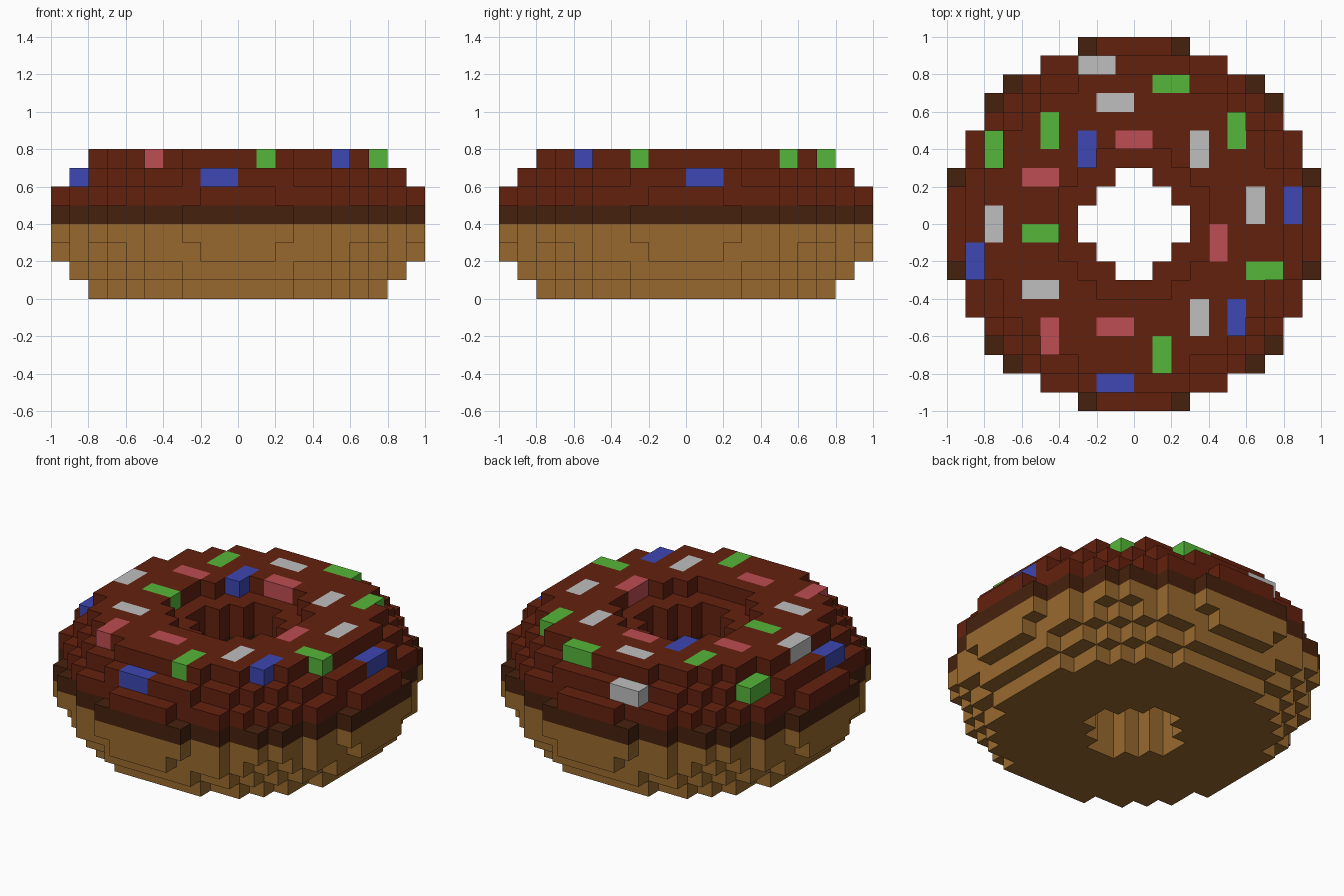
import bpy, bmesh
from mathutils import Vector

cube = bpy.data.objects.get("Cube")
if cube:
    bpy.data.objects.remove(cube, do_unlink=True)

S = 0.1  # block size


def linear(c):
    c /= 255
    return c / 12.92 if c <= 0.04045 else ((c + 0.055) / 1.055) ** 2.4


def material(name, *rgb):
    m = bpy.data.materials.new(name)
    col = (*[linear(c) for c in rgb], 1)
    m.diffuse_color = col
    m.use_nodes = True
    bsdf = next(n for n in m.node_tree.nodes if n.type == 'BSDF_PRINCIPLED')
    bsdf.inputs["Base Color"].default_value = col
    bsdf.inputs["Roughness"].default_value = 0.9
    return m


MATS = {
    "dough": material("tan dough", 152, 105, 46),
    "glaze_rim": material("dark chocolate", 70, 33, 13),
    "glaze": material("chocolate glaze", 100, 33, 15),
    "white": material("white sugar", 191, 191, 191),
    "green": material("green sugar", 86, 182, 58),
    "blue": material("blue sugar", 61, 71, 178),
    "red": material("red sugar", 190, 77, 82),
}

# Half-widths of each ring outline, row by row outward from the centre line
TOP = [8, 8, 8, 7, 7, 6, 5, 3]
SHOULDER = [9, 9, 9, 8, 8, 7, 6, 5, 3]
UPPER = [10, 10, 9, 9, 9, 8, 7, 6, 5, 2]
MIDDLE = [10, 10, 10, 9, 9, 8, 8, 7, 5, 3]
HOLE, WIDE_HOLE = [3, 2, 1], [4, 4, 3, 2]
LAYERS = [TOP, SHOULDER, UPPER, MIDDLE, MIDDLE, UPPER, SHOULDER, TOP]


def disc(rows):
    """Block columns of a disc, mirrored in both directions."""
    return {(x, y) for i, w in enumerate(rows) for y in (i, -1 - i) for x in range(-w, w)}


# Which part each block belongs to
blocks = {}
for z, outline in enumerate(LAYERS):
    part = "dough" if z < 4 else "glaze_rim" if z == 4 else "glaze"
    for x, y in disc(outline) - disc(WIDE_HOLE if z == 7 else HOLE):
        blocks[x, y, z] = part

# Sprinkles: colour, first block, direction of the second block
SPRINKLES = [
    ("white", (-3, 8, 6), "x"), ("white", (-2, 6, 7), "x"), ("white", (3, 3, 7), "y"),
    ("white", (6, 0, 7), "y"), ("white", (-8, -1, 7), "y"), ("white", (-6, -4, 7), "x"),
    ("white", (3, -6, 7), "y"),
    ("green", (1, 7, 7), "x"), ("green", (5, 4, 7), "y"), ("green", (-5, 4, 7), "y"),
    ("green", (-8, 3, 6), "y"), ("green", (-6, -1, 7), "x"), ("green", (6, -3, 7), "x"),
    ("green", (1, -8, 7), "y"),
    ("blue", (-3, 3, 7), "y"), ("blue", (8, 0, 6), "y"), ("blue", (-9, -3, 6), "y"),
    ("blue", (5, -6, 7), "y"), ("blue", (-2, -9, 6), "x"),
    ("red", (-1, 4, 7), "x"), ("red", (-6, 2, 7), "x"), ("red", (4, -2, 7), "y"),
    ("red", (-5, -7, 7), "y"), ("red", (-2, -6, 7), "x"),
]
for colour, (x, y, z), axis in SPRINKLES:
    blocks[x, y, z] = colour
    blocks[x + (axis == "x"), y + (axis == "y"), z] = colour


def build(name, part):
    """Mesh the exposed block sides of one part."""
    bm = bmesh.new()
    for cell, owner in blocks.items():
        if owner != part:
            continue
        centre = Vector(cell) + Vector((0.5, 0.5, 0.5))
        for axis in range(3):
            for sign in (-1, 1):
                n = Vector((0, 0, 0))
                n[axis] = sign
                if tuple(int(c + d) for c, d in zip(cell, n)) in blocks:
                    continue
                u = Vector((0, 0, 0))
                u[(axis + 1) % 3] = 0.5
                v = n.cross(u)
                mid = centre + n * 0.5
                corners = (mid - u - v, mid + u - v, mid + u + v, mid - u + v)
                bm.faces.new([bm.verts.new(c * S) for c in corners])
    bmesh.ops.remove_doubles(bm, verts=bm.verts, dist=0.001)
    me = bpy.data.meshes.new(name)
    bm.to_mesh(me)
    bm.free()
    me.materials.append(MATS[part])
    bpy.context.collection.objects.link(bpy.data.objects.new(name, me))


# Ring body and sprinkles
for part in ("dough", "glaze_rim", "glaze"):
    build(part, part)
for colour in ("white", "green", "blue", "red"):
    build(colour + "_sprinkles", colour)
